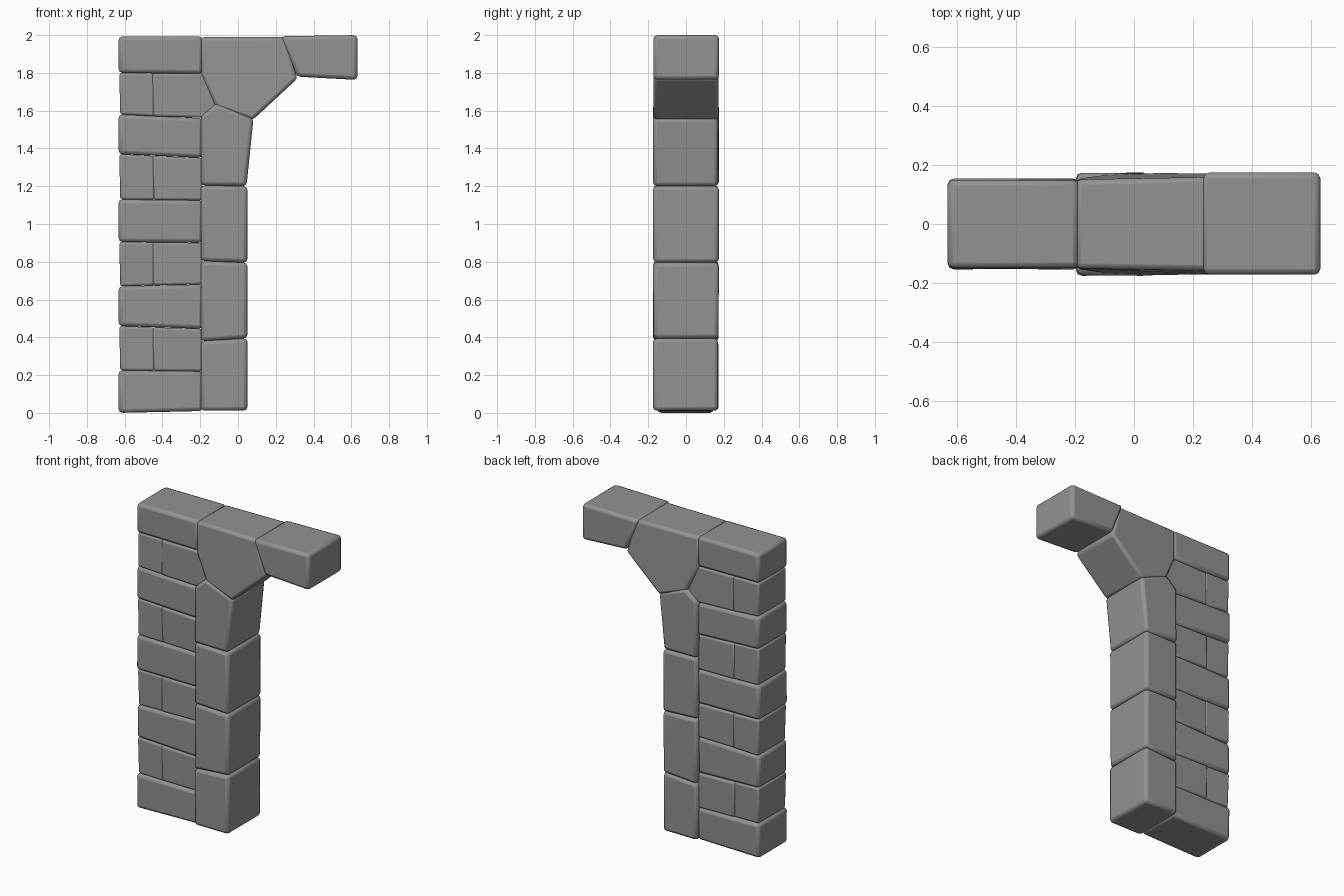
import bpy, bmesh, random

if "Cube" in bpy.data.objects:
    bpy.data.objects.remove(bpy.data.objects["Cube"])

random.seed(4)

grey = bpy.data.materials.new("dark_stone")
grey.diffuse_color = (0.29, 0.29, 0.29, 1)
grey.use_nodes = True
grey.node_tree.nodes["Principled BSDF"].inputs["Base Color"].default_value = grey.diffuse_color


def stone(name, outline, y0, y1, bevel=0.018, jitter=0.0, inset=None):
    """Extrude a front-view outline (x, z) from y0 to y1 and soften its edges.
    inset optionally moves each corner inwards on both faces."""
    inset = inset or [0] * len(outline)
    bm = bmesh.new()
    front = [bm.verts.new((x, y0 + d + random.uniform(-jitter, jitter), z))
             for (x, z), d in zip(outline, inset)]
    back = [bm.verts.new((x, y1 - d + random.uniform(-jitter, jitter), z))
            for (x, z), d in zip(outline, inset)]
    bm.faces.new(front)
    bm.faces.new(back[::-1])
    n = len(outline)
    for i in range(n):
        j = (i + 1) % n
        bm.faces.new((front[j], front[i], back[i], back[j]))
    bmesh.ops.recalc_face_normals(bm, faces=bm.faces)
    mesh = bpy.data.meshes.new(name)
    bm.to_mesh(mesh)
    bm.free()
    mesh.materials.append(grey)
    ob = bpy.data.objects.new(name, mesh)
    bpy.context.collection.objects.link(ob)
    mod = ob.modifiers.new("worn_edges", 'BEVEL')
    mod.width = bevel
    mod.segments = 2
    mod.limit_method = 'ANGLE'
    bpy.ops.object.select_all(action='DESELECT')
    ob.select_set(True)
    bpy.context.view_layer.objects.active = ob
    bpy.ops.object.shade_smooth_by_angle(angle=0.9)
    return ob


# Wall courses: (left z, right z) of every joint, alternating whole and split rows
joints = [(0.0, 0.01), (0.225, 0.22), (0.46, 0.445), (0.67, 0.68), (0.905, 0.90),
          (1.13, 1.125), (1.37, 1.35), (1.58, 1.56), (1.80, 1.795), (1.993, 1.993)]
left, right = -0.632, -0.187
for row in range(9):
    (bl, br), (tl, tr) = joints[row], joints[row + 1]
    if row % 2 == 0:
        j = 0 if row == 8 else 0.005
        stone("wall_block", [(left, bl), (right, br), (right, tr), (left, tl)],
              -0.15, 0.15, 0.02, j)
    else:
        end = -0.10 if row == 7 else right
        split = -0.44
        low, high = (bl + br) / 2, (tl + tr) / 2
        stone("wall_corner_brick",
              [(left + 0.008, bl), (split, low), (split, high), (left + 0.004, tl)],
              -0.143, 0.143, 0.012, 0.005)
        # the inner brick runs into its neighbour so the joint stays shallow
        stone("wall_brick", [(split - 0.012, low), (end, br), (end, tr), (split - 0.012, high)],
              -0.147, 0.147, 0.012, 0.005)

# Column of larger blocks beside the wall
levels = [(0.012, 0.012), (0.38, 0.395), (0.805, 0.795), (1.205, 1.20)]
for (bl, br), (tl, tr) in zip(levels, levels[1:]):
    stone("column_block", [(-0.197, bl), (0.05, br), (0.05, tr), (-0.197, tl)],
          -0.173, 0.172, 0.02, 0.003)
stone("column_top_block",
      [(-0.197, 1.205), (0.045, 1.20), (0.082, 1.56), (-0.115, 1.64), (-0.197, 1.57)],
      -0.173, 0.172, 0.02, 0.003)

# Arch springer: one block, thick along its sloping underside, thinner at the top left
stone("arch_block",
      [(0.077, 1.55), (0.315, 1.77), (0.25, 1.99), (-0.197, 1.99), (-0.197, 1.79), (-0.118, 1.62)],
      -0.173, 0.173, 0.018, inset=[0, 0, 0.015, 0.022, 0.022, 0.006])

# Projecting lintel
stone("lintel", [(0.228, 1.994), (0.632, 2.0), (0.632, 1.763), (0.312, 1.78)],
      -0.172, 0.175, 0.02)
